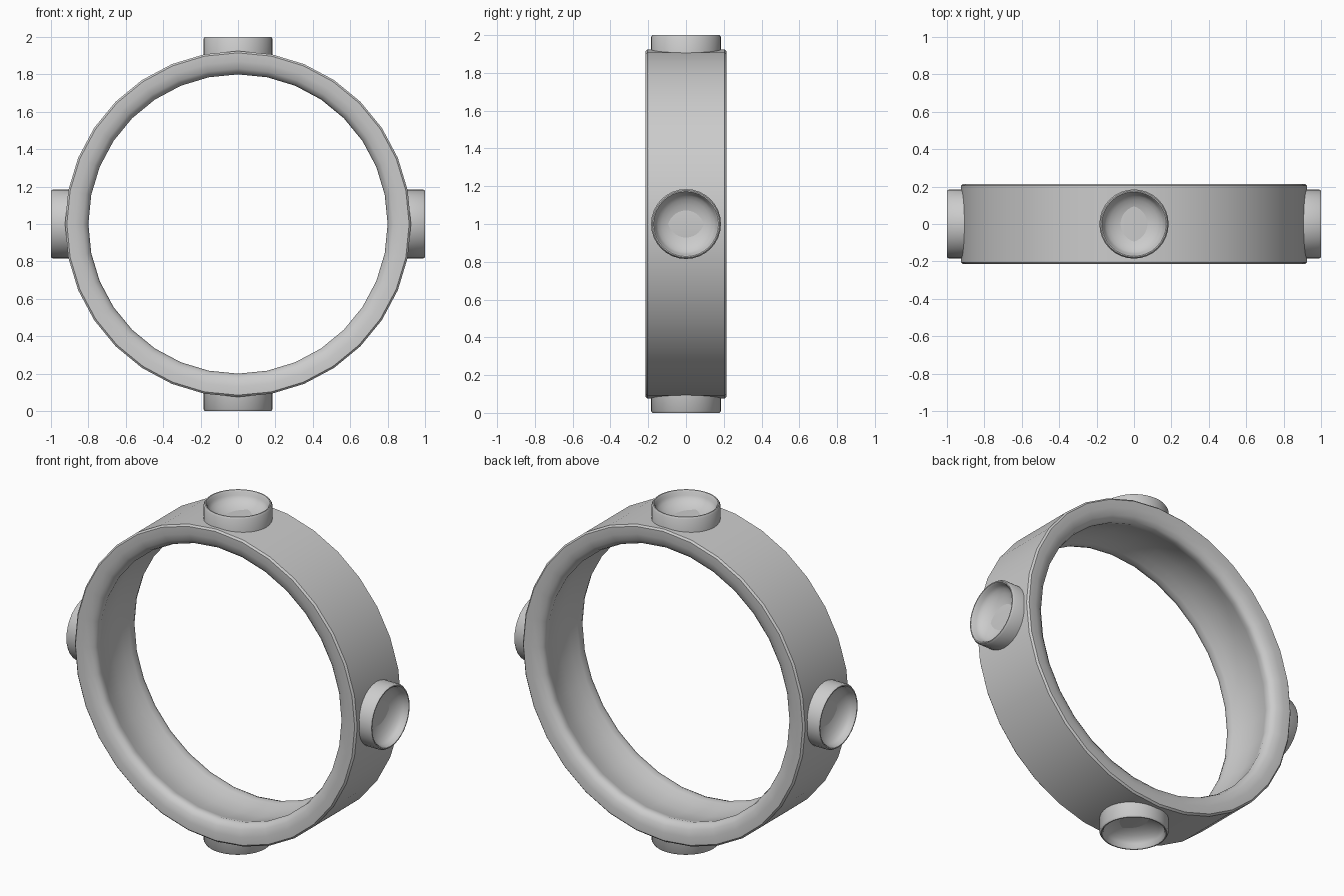
import bpy
import bmesh
from math import cos, sin, pi, radians
from mathutils import Matrix

SIDES = 32
CENTRE = Matrix.Translation((0, 0, 1))

cube = bpy.data.objects.get("Cube")
if cube:
    bpy.data.objects.remove(cube)


def lathe(name, profile, matrix, closed=False):
    """Turn (radius, height) points around z, then place the result."""
    bm = bmesh.new()
    rows = []
    for radius, height in profile:
        if radius == 0:
            rows.append([bm.verts.new((0, 0, height))] * SIDES)
        else:
            rows.append([bm.verts.new((radius * cos(a), radius * sin(a), height))
                         for a in (2 * pi * i / SIDES for i in range(SIDES))])
    pairs = list(zip(rows, rows[1:]))
    if closed:
        pairs.append((rows[-1], rows[0]))
    for low, high in pairs:
        for i in range(SIDES):
            j = (i + 1) % SIDES
            corners = [low[i], low[j], high[j], high[i]]
            bm.faces.new(list(dict.fromkeys(corners)))
    bmesh.ops.recalc_face_normals(bm, faces=bm.faces)
    mesh = bpy.data.meshes.new(name)
    bm.to_mesh(mesh)
    bm.free()
    mesh.transform(matrix)
    obj = bpy.data.objects.new(name, mesh)
    bpy.context.collection.objects.link(obj)
    bpy.ops.object.select_all(action='DESELECT')
    obj.select_set(True)
    bpy.context.view_layer.objects.active = obj
    bpy.ops.object.shade_smooth_by_angle(angle=radians(35))
    return obj


# Ring band: flat outside, rounded lips, shallow hollow inside
half = [(0.925, 0.205), (0.915, 0.215), (0.87, 0.214), (0.83, 0.203),
        (0.808, 0.185), (0.80, 0.163), (0.807, 0.135), (0.82, 0.085)]
band = half + [(0.83, 0)] + [(r, -h) for r, h in reversed(half)]
lathe("ring_band", band, CENTRE @ Matrix.Rotation(pi / 2, 4, 'X'), closed=True)

# Dished cups: round wall, narrow bevelled rim, hollow bowl
bowl = [(0.165 * sin(t), 0.99 - 0.08 * cos(t))
        for t in (pi / 2 * k / 7 for k in range(8))]
cup = bowl + [(0.172, 1.0), (0.178, 1.0), (0.185, 0.99), (0.185, 0.87), (0, 0.87)]
for k, side in enumerate(("top", "left", "bottom", "right")):
    lathe(side + "_cup", cup, CENTRE @ Matrix.Rotation(k * pi / 2, 4, 'Y'))
